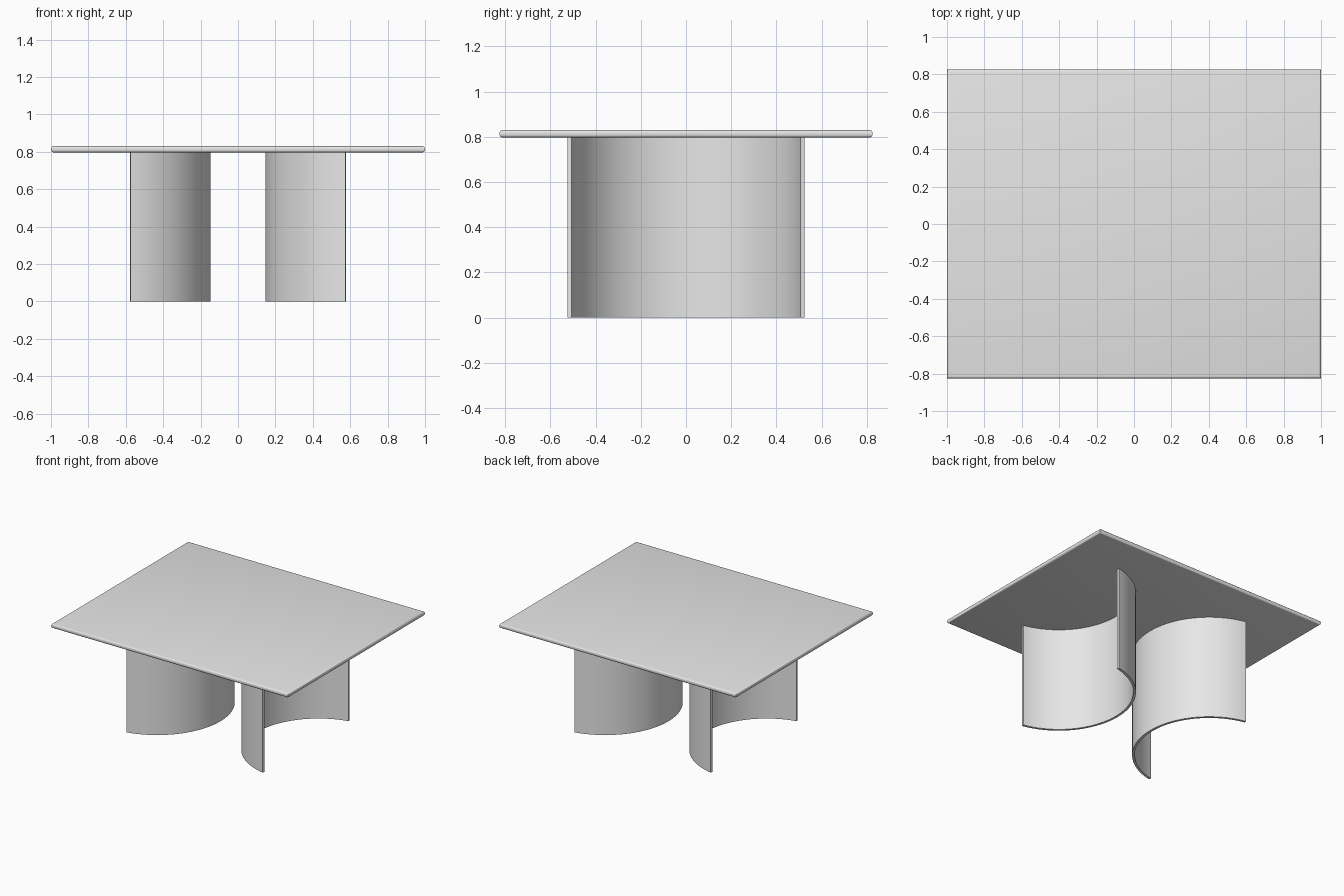
import bpy
import bmesh
from math import acos, cos, sin, pi, radians

cube = bpy.data.objects.get("Cube")
if cube:
    bpy.data.objects.remove(cube, do_unlink=True)

TOP_Z, UNDERSIDE_Z = 0.83, 0.797
HALF_WIDTH, HALF_DEPTH = 1.0, 0.825

grey = bpy.data.materials.new("light grey")
grey.use_nodes = True
grey.diffuse_color = (0.8, 0.8, 0.8, 1)
grey.node_tree.nodes["Principled BSDF"].inputs["Base Color"].default_value = grey.diffuse_color


def finish(name, bm, angle):
    """Turn a bmesh into a smooth shaded object with sharp edges kept."""
    bmesh.ops.recalc_face_normals(bm, faces=bm.faces)
    mesh = bpy.data.meshes.new(name)
    bm.to_mesh(mesh)
    bm.free()
    mesh.materials.append(grey)
    obj = bpy.data.objects.new(name, mesh)
    bpy.context.collection.objects.link(obj)
    bpy.ops.object.select_all(action="DESELECT")
    obj.select_set(True)
    bpy.context.view_layer.objects.active = obj
    bpy.ops.object.shade_smooth_by_angle(angle=radians(angle))
    return obj


# Table top: thin slab with rounded upper and lower rims
bm = bmesh.new()
bmesh.ops.create_cube(bm, size=1)
for v in bm.verts:
    v.co.x *= 2 * HALF_WIDTH
    v.co.y *= 2 * HALF_DEPTH
    v.co.z = TOP_Z if v.co.z > 0 else UNDERSIDE_Z
rims = [e for e in bm.edges if abs(e.verts[0].co.z - e.verts[1].co.z) < 0.001]
bmesh.ops.bevel(bm, geom=rims, offset=0.012, segments=3, profile=0.5, affect="EDGES")
finish("table_top", bm, 35)


# Legs: curved upright panels, back to back, hollow sides facing outward
def curved_leg(name, side, segments=48):
    radius, thickness, apex, end = 0.535, 0.018, 0.146, 0.574
    centre = apex + radius
    sweep = acos((centre - end) / radius)
    angles = [pi - sweep + 2 * sweep * i / segments for i in range(segments + 1)]
    outline = [(radius, a) for a in angles]
    outline += [(radius - thickness, a) for a in reversed(angles)]
    bm = bmesh.new()
    rings = [[bm.verts.new((side * (centre + r * cos(a)), r * sin(a), z))
              for r, a in outline] for z in (0, UNDERSIDE_Z)]
    low, high = rings
    n = len(outline)
    for i in range(n):
        j = (i + 1) % n
        bm.faces.new((low[i], low[j], high[j], high[i]))
    # End caps as strips across the panel thickness
    for ring in rings:
        for i in range(segments):
            bm.faces.new((ring[i], ring[i + 1], ring[n - 2 - i], ring[n - 1 - i]))
    return finish(name, bm, 30)


curved_leg("left_leg", 1)
curved_leg("right_leg", -1)
